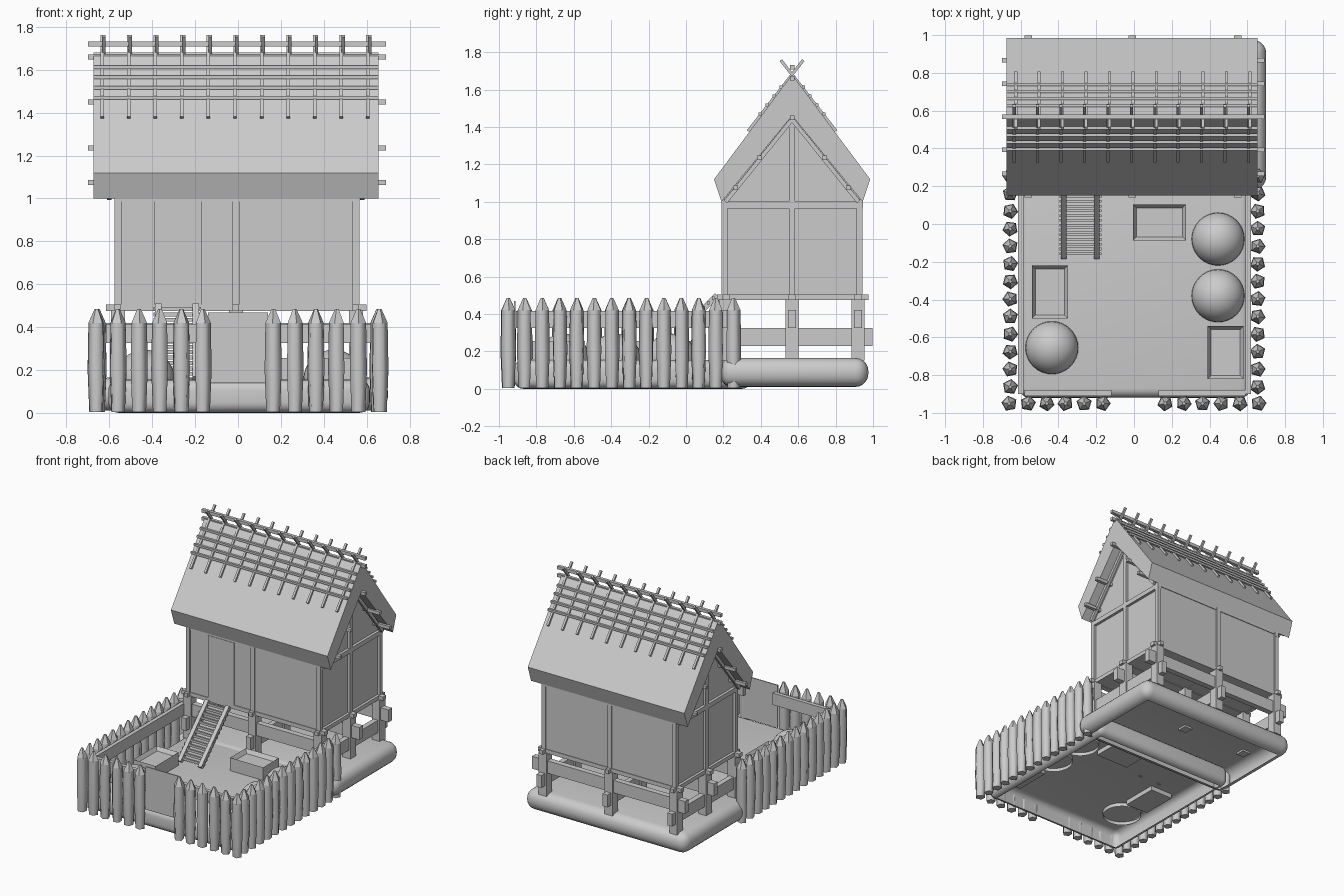
import bpy, bmesh, math
from mathutils import Vector

if "Cube" in bpy.data.objects:
    bpy.data.objects.remove(bpy.data.objects["Cube"])

GREY = (0.6, 0.6, 0.6, 1)
clay = bpy.data.materials.new("plain_grey")
clay.use_nodes = True
clay.diffuse_color = GREY
clay.node_tree.nodes["Principled BSDF"].inputs["Base Color"].default_value = GREY

MID = 0.567                      # ridge line in y
POST_X = (-0.56, -0.01, 0.55)
POST_Y = (0.215, MID, 0.92)


def finish(name, bm):
    bmesh.ops.recalc_face_normals(bm, faces=bm.faces)
    mesh = bpy.data.meshes.new(name)
    bm.to_mesh(mesh)
    bm.free()
    mesh.materials.append(clay)
    obj = bpy.data.objects.new(name, mesh)
    bpy.context.collection.objects.link(obj)
    return obj


def add_box(bm, x0, x1, y0, y1, z0, z1):
    verts = bmesh.ops.create_cube(bm, size=1)["verts"]
    for v in verts:
        v.co = (x0 if v.co.x < 0 else x1, y0 if v.co.y < 0 else y1,
                z0 if v.co.z < 0 else z1)


def boxes(name, spans):
    bm = bmesh.new()
    for span in spans:
        add_box(bm, *span)
    return finish(name, bm)


def prism(name, profile, x0, x1):
    """Extrude a y-z profile along x."""
    bm = bmesh.new()
    face = bm.faces.new([bm.verts.new((x0, y, z)) for y, z in profile])
    new = bmesh.ops.extrude_face_region(bm, geom=[face])["geom"]
    for v in new:
        if isinstance(v, bmesh.types.BMVert):
            v.co.x = x1
    return finish(name, bm)


def add_bar(bm, a, b, w):
    """Square bar between two points in a plane of constant x."""
    a, b = Vector(a), Vector(b)
    n = (b - a).cross(Vector((1, 0, 0))).normalized() * w / 2
    s = Vector((w / 2, 0, 0))
    ends = [[bm.verts.new(p + i * s + j * n) for i, j in
             ((1, 1), (1, -1), (-1, -1), (-1, 1))] for p in (a, b)]
    for ring in ends:
        bm.faces.new(ring)
    for i in range(4):
        k = (i + 1) % 4
        bm.faces.new((ends[0][i], ends[0][k], ends[1][k], ends[1][i]))


def hollow_slab(name, span, radius):
    """Rounded slab, open underneath."""
    bm = bmesh.new()
    add_box(bm, *span)
    bmesh.ops.bevel(bm, geom=bm.edges[:], offset=radius, segments=5,
                    profile=0.5, affect="EDGES")
    bm.normal_update()
    down = [f for f in bm.faces if f.normal.z < -0.99]
    bmesh.ops.delete(bm, geom=down, context="FACES")
    for f in bm.faces:
        f.smooth = True
    return finish(name, bm)


# Ground
hollow_slab("house_base", (-0.675, 0.7, 0.18, 0.975, 0.01, 0.165), 0.07)
hollow_slab("yard_base", (-0.605, 0.615, -0.92, 0.35, 0, 0.155), 0.05)

# Stilts and floor beams
boxes("stilts", [(x - 0.033, x + 0.033, y - 0.035, y + 0.035, 0.15, 0.48)
                 for x in POST_X for y in POST_Y])
boxes("cross_beams", [(x - 0.02, x + 0.02, 0.14, 0.998, 0.23, 0.325) for x in POST_X])
boxes("long_beams", [(-0.65, 0.65, y - 0.022, y + 0.022, 0.325, 0.42) for y in POST_Y])
boxes("floor_sills", [(-0.615, 0.6, y - 0.02, y + 0.02, 0.475, 0.505) for y in POST_Y]
      + [(x - 0.015, x + 0.015, 0.165, 0.975, 0.475, 0.505) for x in POST_X])

# House walls, frame and door
prism("house_walls", [(0.2, 0.48), (0.935, 0.48), (0.935, 1.01), (MID, 1.46), (0.2, 1.01)],
      -0.555, 0.545)
frame = [(x - 0.016, x + 0.016, y - 0.016, y + 0.016, 0.48, 1.01)
         for x in POST_X for y in (0.207, 0.928)]
for x in (POST_X[0], POST_X[2]):
    frame.append((x - 0.016, x + 0.016, MID - 0.016, MID + 0.016, 0.48, 1.45))
    frame.append((x - 0.016, x + 0.016, 0.19, 0.945, 0.965, 1.0))
frame += [(-0.575, 0.565, y - 0.012, y + 0.012, 0.985, 1.015) for y in (0.207, 0.928)]
boxes("wall_frame", frame)
boxes("door", [(-0.39, -0.17, 0.192, 0.2, 0.495, 0.985)])

# Thatched roof
prism("roof", [(0.19, 1.0), (0.15, 1.12), (MID, 1.68), (0.985, 1.12), (0.945, 1.0), (MID, 1.46)],
      -0.675, 0.655)

# Purlins and ridge poles poking out of the gables
purlins = [(MID, 1.45), (MID, 1.66), (MID, 1.72)]
for side in (-1, 1):
    purlins += [(MID + side * 0.3, 1.075), (MID + side * 0.175, 1.235)]
boxes("purlins", [(-0.7, 0.69, y - 0.012, y + 0.012, z - 0.012, z + 0.012) for y, z in purlins])

# Gable rafters under the roof
bm = bmesh.new()
for x in (-0.6, 0.58):
    for side in (-1, 1):
        add_bar(bm, (x, MID + side * 0.355, 1.0), (x, MID, 1.44), 0.022)
finish("gable_rafters", bm)

# Crossed roof poles and battens
bm = bmesh.new()
for i in range(11):
    x = -0.63 + i * 0.124
    for side in (-1, 1):
        add_bar(bm, (x + side * 0.004, MID + side * 0.235, 1.378),
                (x + side * 0.004, MID - side * 0.06, 1.757), 0.016)
finish("roof_poles", bm)
boxes("roof_battens", [(-0.675, 0.655, y - 0.008, y + 0.008, z - 0.008, z + 0.008)
                       for side in (-1, 1) for k in range(4)
                       for y, z in [(MID + side * (0.06 + k * 0.037), 1.613 - k * 0.048)]])

# Fence pickets: pentagonal stakes with sharpened tops
spots = [(s * (0.165 + 0.099 * i), -0.95, 0) for s in (-1, 1) for i in range(6)]
spots += [(s * 0.655, -0.862 + 0.093 * i, 1) for s in (-1, 1) for i in range(13)]
bm = bmesh.new()
for n, (x, y, turn) in enumerate(spots):
    rings = []
    for r, z in ((0.034, 0.005), (0.042, 0.2), (0.038, 0.42), (0.009, 0.485)):
        rings.append([bm.verts.new((x + r * math.cos(a), y + r * math.sin(a), z))
                      for a in [math.tau * k / 5 + turn + n * 0.35 for k in range(5)]])
    bm.faces.new(rings[0])
    bm.faces.new(rings[-1])
    for j in range(3):
        for k in range(5):
            m = (k + 1) % 5
            f = bm.faces.new((rings[j][k], rings[j][m], rings[j + 1][m], rings[j + 1][k]))
            f.smooth = j < 2
finish("fence_pickets", bm)

# Fence rails and gate panel
boxes("fence_rails", [(-0.58, -0.12, -0.91, -0.88, 0.325, 0.415),
                      (0.13, 0.59, -0.91, -0.88, 0.325, 0.415),
                      (-0.615, -0.585, -0.9, 0.25, 0.325, 0.415),
                      (0.59, 0.62, -0.9, 0.25, 0.325, 0.415)])
boxes("gate_panel", [(-0.14, 0.14, -0.92, -0.912, 0.14, 0.468)])

# Ladder
bm = bmesh.new()
foot, head = Vector((0, -0.175, 0.16)), Vector((0, 0.165, 0.5))
for x in (-0.372, -0.198):
    add_bar(bm, foot + Vector((x, 0, 0)), head + Vector((x, 0, 0)), 0.03)
for i in range(13):
    p = foot.lerp(head, (i + 0.7) / 13.5)
    add_box(bm, -0.395, -0.172, p.y - 0.007, p.y + 0.007, p.z - 0.004, p.z + 0.014)
finish("ladder", bm)

# Open crates
for n, (x, y, w, d) in enumerate([(0.135, 0.008, 0.28, 0.19),
                                  (-0.445, -0.36, 0.19, 0.28),
                                  (0.485, -0.68, 0.19, 0.28)]):
    bm = bmesh.new()
    add_box(bm, x - w / 2, x + w / 2, y - d / 2, y + d / 2, 0.12, 0.255)
    bm.normal_update()
    top = [f for f in bm.faces if f.normal.z > 0.9]
    bmesh.ops.inset_region(bm, faces=top, thickness=0.025)
    for v in top[0].verts:
        v.co.z -= 0.03
    finish(f"crate_{n + 1}", bm)

# Rounded mounds in the yard
for n, (x, y) in enumerate([(0.445, -0.08), (0.445, -0.38), (-0.435, -0.655)]):
    bm = bmesh.new()
    bmesh.ops.create_uvsphere(bm, u_segments=32, v_segments=16, radius=0.14)
    low = [v for v in bm.verts if v.co.z < -0.05]
    bmesh.ops.delete(bm, geom=low, context="VERTS")
    for v in bm.verts:
        v.co = (v.co.x + x, v.co.y + y, v.co.z + 0.155)
    for f in bm.faces:
        f.smooth = True
    finish(f"mound_{n + 1}", bm)
